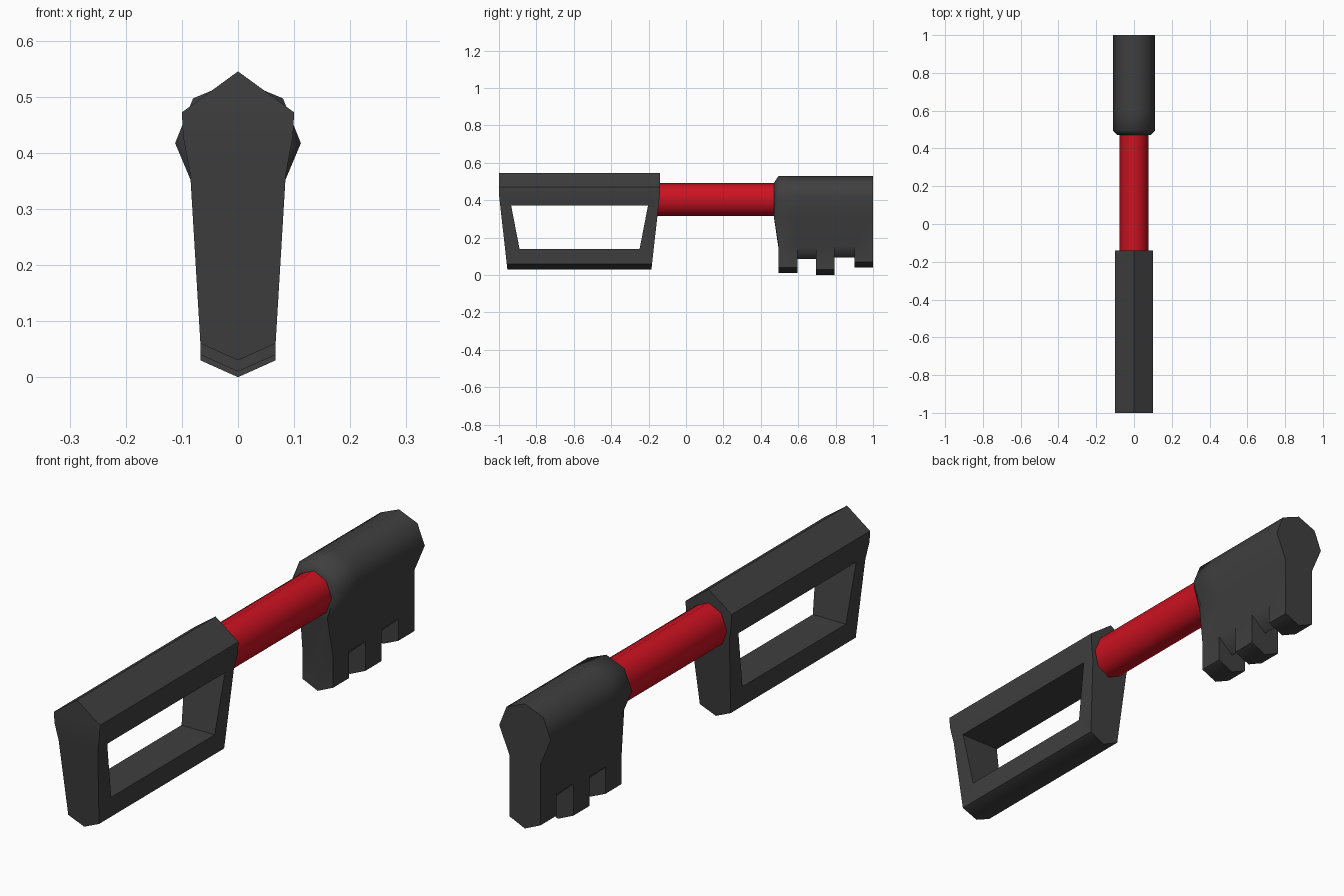
import bpy, bmesh, math

if "Cube" in bpy.data.objects:
    bpy.data.objects.remove(bpy.data.objects["Cube"])


def paint(obj, name, rgb):
    mat = bpy.data.materials.get(name) or bpy.data.materials.new(name)
    mat.diffuse_color = (*rgb, 1)
    mat.use_nodes = True
    mat.node_tree.nodes["Principled BSDF"].inputs["Base Color"].default_value = mat.diffuse_color
    obj.data.materials.append(mat)


def smooth(obj, degrees):
    bpy.ops.object.select_all(action='DESELECT')
    bpy.context.view_layer.objects.active = obj
    obj.select_set(True)
    bpy.ops.object.shade_smooth_by_angle(angle=math.radians(degrees))


def loft(name, sections):
    """Skin sections; each is a half profile of (x, y, z) from top centre to
    bottom centre, mirrored in x. Ends are closed with strips."""
    bm = bmesh.new()
    rings = []
    for half in sections:
        full = half + [(-x, y, z) for x, y, z in half[-2:0:-1]]
        rings.append([bm.verts.new(p) for p in full])
    n = len(rings[0])
    for a, b in zip(rings, rings[1:]):
        for i in range(n):
            j = (i + 1) % n
            bm.faces.new((a[i], a[j], b[j], b[i]))
    for r in (rings[0], rings[-1]):
        for i in range(n // 2):
            quad = [r[i], r[i + 1], r[(n - i - 1) % n], r[(n - i) % n]]
            bm.faces.new(list(dict.fromkeys(quad)))
    bmesh.ops.remove_doubles(bm, verts=bm.verts, dist=0.0005)
    bmesh.ops.dissolve_degenerate(bm, edges=bm.edges, dist=0.0005)
    bmesh.ops.recalc_face_normals(bm, faces=bm.faces)
    mesh = bpy.data.meshes.new(name)
    bm.to_mesh(mesh)
    bm.free()
    obj = bpy.data.objects.new(name, mesh)
    bpy.context.collection.objects.link(obj)
    return obj


DARK = (0.05, 0.05, 0.05)

# Handle: ridged block whose ends slope inwards below the grip
profile = [(0, 0.545), (0.1, 0.472), (0.098, 0.43), (0.085, 0.36),
           (0.067, 0.06), (0, 0.03)]


def handle_end(side):
    pts = []
    for x, z in profile:
        inset = 0.045 * max(0, 0.43 - z) / 0.4
        pts.append((x, -0.57 + side * (0.43 - inset), z))
    return pts


handle = loft("handle", [handle_end(-1), handle_end(1)])

# Trapezoid window through the handle
cutter = loft("window_cutter", [
    [(0, y0, 0.372), (0.3, y0, 0.372), (0.3, y1, 0.14), (0, y1, 0.14)]
    for y0, y1 in ((-0.935, -0.89), (-0.203, -0.248))])
cutter.hide_render = True
mod = handle.modifiers.new("window", 'BOOLEAN')
mod.operation = 'DIFFERENCE'
mod.solver = 'EXACT'
mod.object = cutter
bpy.context.view_layer.objects.active = handle
bpy.ops.object.modifier_apply(modifier="window")
bpy.data.objects.remove(cutter)
paint(handle, "dark", DARK)
smooth(handle, 55)

# Shaft: eight-sided red rod
bpy.ops.mesh.primitive_cylinder_add(vertices=8, radius=0.0875, depth=0.65,
                                    location=(0, 0.17, 0.404),
                                    rotation=(math.pi / 2, 0, 0))
shaft = bpy.context.object
shaft.name = "shaft"
shaft.scale.x = 0.89
paint(shaft, "red", (0.6, 0.006, 0.015))
smooth(shaft, 50)


# Bit: octagonal top flowing into a plate with stepped teeth
def bit_section(y, bottom, point):
    return [(0, y, 0.53), (0.08, y, 0.497), (0.112, y, 0.417),
            (0.067, y, 0.31), (0.067, y, bottom + point), (0, y, bottom)]


sections = [[(0, 0.47, 0.492), (0.062, 0.47, 0.467), (0.088, 0.47, 0.41),
             (0.06, 0.47, 0.325), (0.06, 0.47, 0.315), (0, 0.47, 0.31)],
            bit_section(0.495, 0.14, 0.02)]
for y0, y1, bottom, point in ((0.495, 0.595, 0.01, 0.03),
                              (0.595, 0.695, 0.085, 0.06),
                              (0.695, 0.795, 0.0, 0.03),
                              (0.795, 0.9, 0.095, 0.06),
                              (0.9, 1.0, 0.04, 0.03)):
    sections += [bit_section(y0, bottom, point), bit_section(y1, bottom, point)]
bit = loft("toothed_bit", sections)
paint(bit, "dark", DARK)
smooth(bit, 55)
